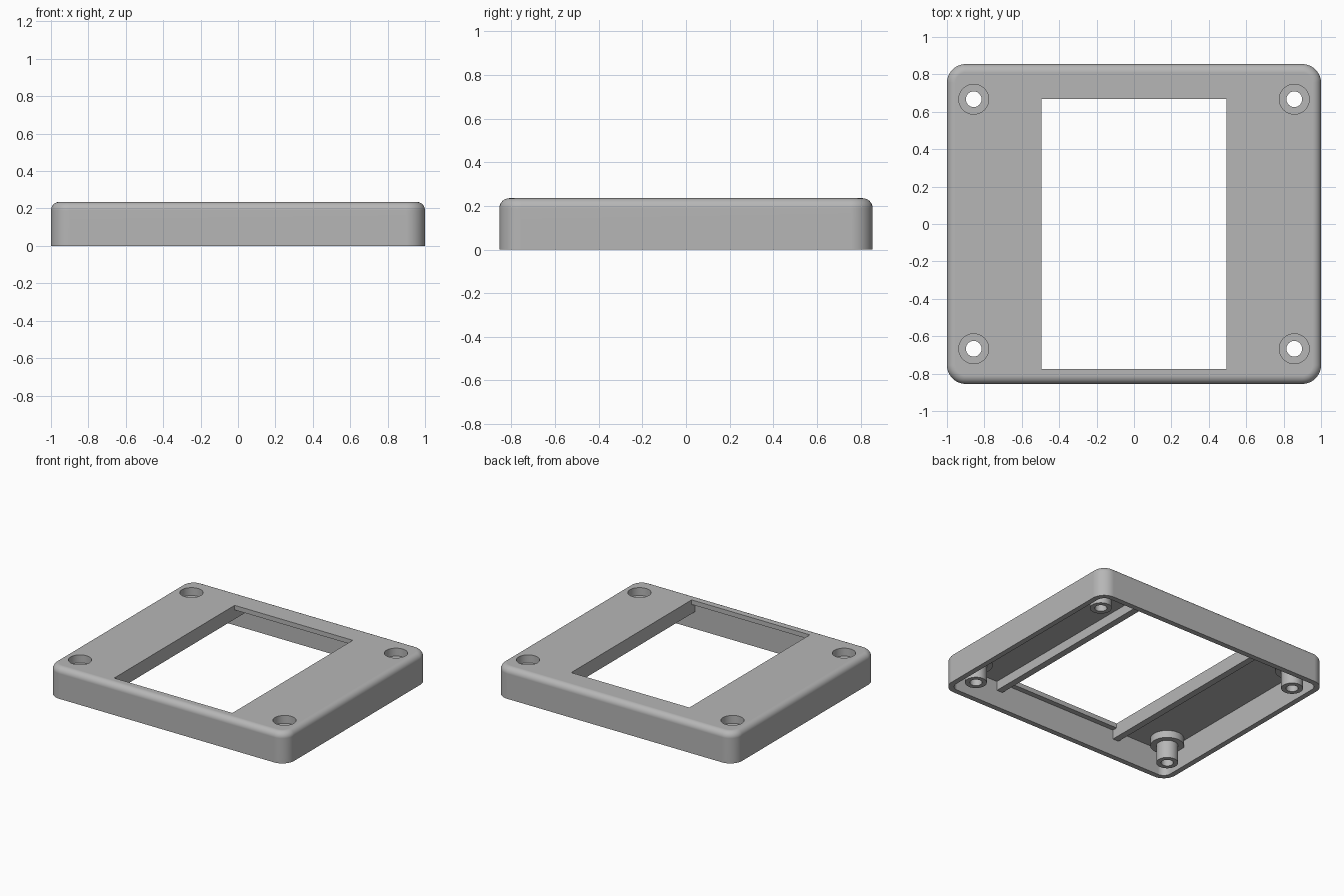
import bpy, bmesh, math
from math import sin, cos, pi

cube = bpy.data.objects.get("Cube")
if cube:
    bpy.data.objects.remove(cube, do_unlink=True)

HX, HY, HEIGHT = 1.0, 0.855, 0.235
CORNER, FILLET = 0.1, 0.045
WALL, CEILING = 0.04, 0.2
HOLE_X, HOLE_Y, BORE = 0.857, 0.667, 0.08
WIN_X, WIN_FRONT, WIN_BACK = 0.495, -0.775, 0.667

grey = bpy.data.materials.new("plain grey")
grey.use_nodes = True
grey.diffuse_color = (0.47, 0.47, 0.47, 1)
grey.node_tree.nodes["Principled BSDF"].inputs["Base Color"].default_value = grey.diffuse_color


def make(name, bm):
    bmesh.ops.recalc_face_normals(bm, faces=bm.faces)
    mesh = bpy.data.meshes.new(name)
    bm.to_mesh(mesh)
    bm.free()
    mesh.materials.append(grey)
    obj = bpy.data.objects.new(name, mesh)
    bpy.context.collection.objects.link(obj)
    return obj


def activate(obj):
    bpy.ops.object.select_all(action='DESELECT')
    obj.select_set(True)
    bpy.context.view_layer.objects.active = obj


def smooth(obj):
    activate(obj)
    bpy.ops.object.shade_smooth_by_angle(angle=math.radians(35))


def rounded_block(name, levels, segs=10):
    """Loft rounded rectangles; each level is (inset, corner radius, z)."""
    bm = bmesh.new()
    rings = []
    for inset, r, z in levels:
        ring = []
        for q, (sx, sy) in enumerate([(1, 1), (-1, 1), (-1, -1), (1, -1)]):
            for i in range(segs + 1):
                a = (q + i / segs) * pi / 2
                ring.append(bm.verts.new((sx * (HX - inset - r) + r * cos(a),
                                          sy * (HY - inset - r) + r * sin(a), z)))
        rings.append(ring)
    for low, high in zip(rings, rings[1:]):
        for i in range(len(low)):
            j = (i + 1) % len(low)
            bm.faces.new((low[i], low[j], high[j], high[i]))
    bm.faces.new(rings[0])
    bm.faces.new(rings[-1])
    return make(name, bm)


def box(name, lo, hi):
    bm = bmesh.new()
    bmesh.ops.create_cube(bm, size=1)
    for v in bm.verts:
        v.co = [lo[k] if v.co[k] < 0 else hi[k] for k in range(3)]
    return make(name, bm)


def lathe(name, profile, x, y, segs=40):
    """Revolve a closed (radius, z) profile about a vertical axis."""
    bm = bmesh.new()
    rings = [[bm.verts.new((x + r * cos(2 * pi * i / segs),
                            y + r * sin(2 * pi * i / segs), z)) for i in range(segs)]
             for r, z in profile]
    for a, b in zip(rings, rings[1:] + rings[:1]):
        for i in range(segs):
            j = (i + 1) % segs
            bm.faces.new((a[i], a[j], b[j], b[i]))
    return make(name, bm)


def cut(target, cutter):
    mod = target.modifiers.new("cut", 'BOOLEAN')
    mod.operation, mod.object, mod.solver = 'DIFFERENCE', cutter, 'EXACT'
    cutter.hide_render = True
    activate(target)
    bpy.ops.object.modifier_apply(modifier=mod.name)
    bpy.data.objects.remove(cutter, do_unlink=True)


# Cover shell: rounded block with a filleted top, hollow underneath
levels = [(0, CORNER, 0)]
for i in range(9):
    a = i / 8 * pi / 2
    inset = FILLET * (1 - cos(a))
    levels.append((inset, CORNER - inset, HEIGHT - FILLET + FILLET * sin(a)))
cover = rounded_block("cover_shell", levels)
cut(cover, rounded_block("cavity", [(WALL, CORNER - WALL, -0.1), (WALL, CORNER - WALL, CEILING)]))

# Window opening
cut(cover, box("window", (-WIN_X, WIN_FRONT, 0.1), (WIN_X, WIN_BACK, 0.4)))

# Screw bosses with counterbored holes in each corner
boss_profile = [(0.042, 0.01), (0.075, 0.01), (0.075, 0.145), (0.116, 0.145),
                (0.116, CEILING), (BORE, CEILING), (BORE, 0.175), (0.042, 0.175)]
for sx, side in ((1, "left"), (-1, "right")):
    for sy, end in ((-1, "front"), (1, "back")):
        x, y = sx * HOLE_X, sy * HOLE_Y
        bm = bmesh.new()
        bmesh.ops.create_cone(bm, cap_ends=True, segments=40, radius1=BORE, radius2=BORE, depth=0.2)
        bmesh.ops.translate(bm, verts=bm.verts, vec=(x, y, 0.25))
        cut(cover, make("bore", bm))
        smooth(lathe(f"{end}_{side}_screw_boss", boss_profile, x, y))

# Stiffening ribs along both sides of the window, from wall to wall
for sx, side in ((1, "left"), (-1, "right")):
    xs = sorted((sx * WIN_X, sx * (WIN_X + 0.05)))
    box(f"{side}_window_rib", (xs[0], -HY + WALL, 0.13), (xs[1], HY - WALL, CEILING))

# Smooth shading with flat faces kept even
smooth(cover)
weighted = cover.modifiers.new("even_normals", 'WEIGHTED_NORMAL')
weighted.keep_sharp = True
